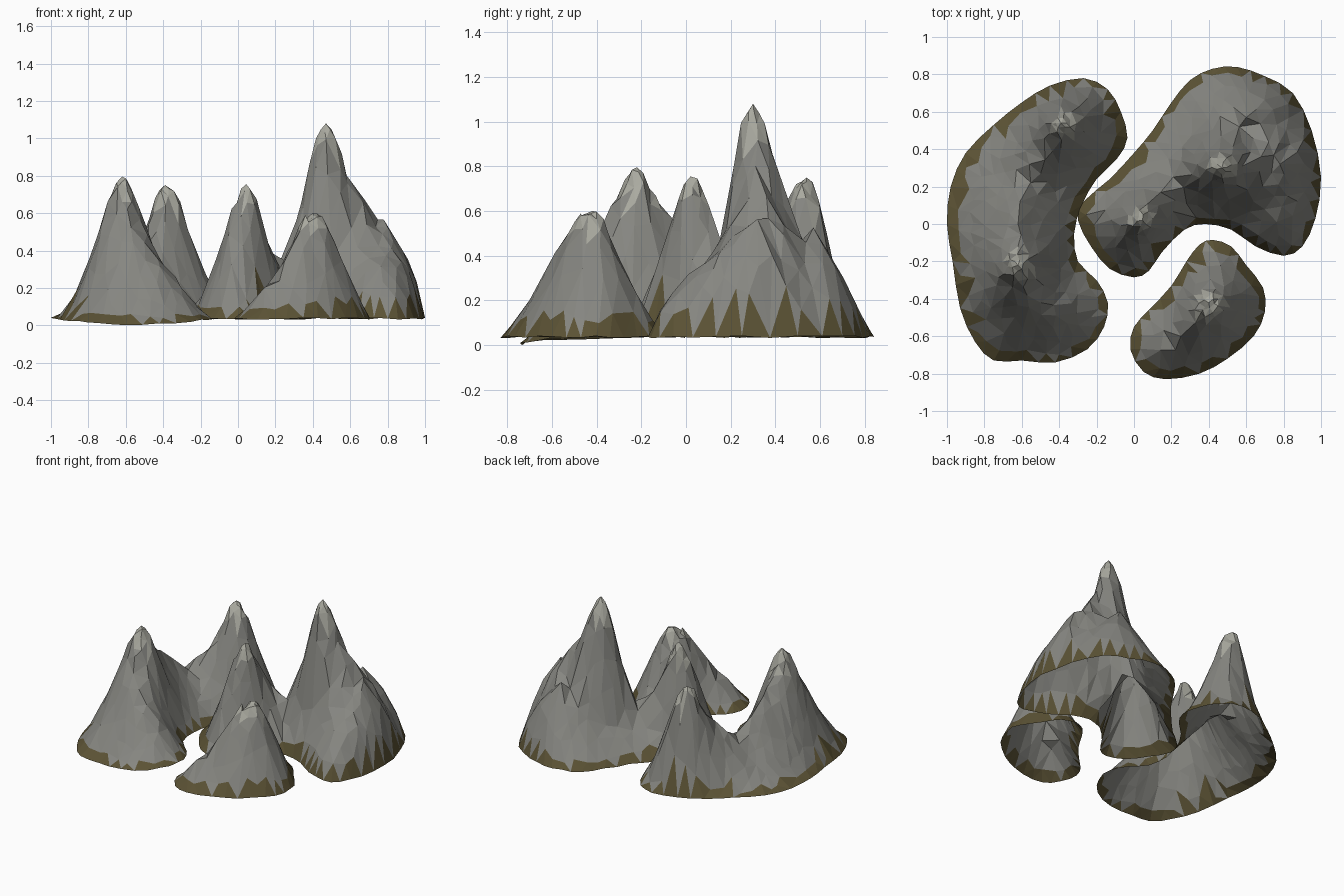
import bpy, bmesh, math, random
from mathutils import Vector
from mathutils.geometry import delaunay_2d_cdt, intersect_point_line

if "Cube" in bpy.data.objects:
    bpy.data.objects.remove(bpy.data.objects["Cube"])

random.seed(4)


def material(name, rgb):
    m = bpy.data.materials.new(name)
    m.diffuse_color = (*rgb, 1)
    m.use_nodes = True
    m.node_tree.nodes["Principled BSDF"].inputs["Base Color"].default_value = m.diffuse_color
    return m


MATS = [material("rock", (0.24, 0.24, 0.22)),
        material("earth", (0.105, 0.085, 0.035)),
        material("pale_tip", (0.40, 0.40, 0.35))]


def smooth_loop(pts, sub=2):
    """Closed Catmull-Rom curve through the outline points."""
    p, n, out = [Vector(q) for q in pts], len(pts), []
    for i in range(n):
        a, b, c, d = p[i - 1], p[i], p[(i + 1) % n], p[(i + 2) % n]
        for k in range(sub):
            t = k / sub
            out.append(0.5 * (2 * b + (c - a) * t + (2 * a - 5 * b + 4 * c - d) * t * t
                              + (3 * b - a - 3 * c + d) * t ** 3))
    return out


def edge_distance(p, loop):
    best = 9
    for a, b in zip(loop, loop[1:] + loop[:1]):
        q, t = intersect_point_line(p, a, b)
        q = a.lerp(b, min(1, max(0, t)))
        best = min(best, (p - q.to_2d()).length)
    return best


def inside(p, loop):
    hit = False
    for a, b in zip(loop, loop[1:] + loop[:1]):
        if (a.y > p.y) != (b.y > p.y) and p.x < a.x + (p.y - a.y) * (b.x - a.x) / (b.y - a.y):
            hit = not hit
    return hit


def rim_z(p):
    """Rim is nearly level, dipping to the ground at the front left."""
    dip = math.exp(-((p.x + 0.58) ** 2 + (p.y + 0.72) ** 2) / 0.12)
    return 0.036 - 0.035 * dip


def height(p, loop, summits):
    """Highest of the cones that fall from each summit; back-left flanks flare more."""
    e, best = edge_distance(p, loop), 0
    for x, y, z, power, r in summits:
        v = p - Vector((x, y))
        d = math.sqrt(v.length_squared + r * r) - r
        flare = 0.45 * max(0, v.y - v.x) / (1.414 * v.length + 1e-6)
        best = max(best, (z - 0.036) * (e / (d + e + 1e-6)) ** (power + flare))
    return rim_z(p) + best


def mountain(name, outline, summits, peaks):
    """Open faceted shell; the first `peaks` summits get dense pale tips."""
    loop = smooth_loop(outline)
    pts, n = list(loop), len(loop)

    def add(p, gap, margin=0.035):
        if all((p - q).length > gap for q in pts[n:]) and inside(p, loop) \
                and edge_distance(p, loop) > margin:
            pts.append(p)

    # summit points with rings around the true peaks
    for i, (x, y, *_) in enumerate(summits):
        c = Vector((x, y))
        pts.append(c)
        if i < peaks:
            for r, k in ((0.03, 6), (0.055, 7), (0.085, 8), (0.125, 10), (0.17, 11)):
                off = random.random() * 6
                for j in range(k):
                    a = off + (j + random.uniform(-.2, .2)) * math.tau / k
                    add(c + Vector((math.cos(a), math.sin(a))) * r * random.uniform(.93, 1.07),
                        max(r * 0.25, 0.02))
    # irregular band just inside the rim
    for i in range(n):
        a, b = loop[i], loop[(i + 1) % n]
        m = a.lerp(b, random.uniform(.2, .8))
        t = (b - a).normalized()
        for side in (1, -1):
            add(m + Vector((-t.y, t.x)) * side * random.uniform(.03, .06), 0.05, 0.025)
    # scattered slope points
    for _ in range(6000):
        add(Vector((random.uniform(-1, 1), random.uniform(-.85, .85))), 0.056, 0.055)

    vs, _, faces, orig, _, _ = delaunay_2d_cdt(pts, [], [list(range(n))], 1, 1e-5)
    bm = bmesh.new()
    tips = [Vector(s[:3]) for s in summits[:peaks]]
    verts, rim = [], set()
    for p, src in zip(vs, orig):
        is_rim = any(i < n for i in src)
        z = rim_z(p) + random.uniform(-.004, .006) if is_rim else height(p, loop, summits)
        if not is_rim and min((p - t.to_2d()).length for t in tips) > 0.03:
            z = rim_z(p) + (z - rim_z(p)) * random.uniform(.96, 1.04)
        v = bm.verts.new((p.x, p.y, max(z, 0)))
        verts.append(v)
        if is_rim:
            rim.add(v)
    for f in faces:
        face = bm.faces.new([verts[i] for i in f])
        face.normal_update()
        if face.normal.z < 0:
            face.normal_flip()
        c = face.calc_center_median()
        on_rim = sum(v in rim for v in face.verts)
        if on_rim >= 2 or on_rim == 1 and c.z < 0.12 and random.random() < 0.6:
            face.material_index = 1
        elif any((c - t).to_2d().length < 0.1 and c.z > t.z * 0.84 + random.uniform(-.05, .05)
                 for t in tips):
            face.material_index = 2
    me = bpy.data.meshes.new(name)
    bm.to_mesh(me)
    bm.free()
    for m in MATS:
        me.materials.append(m)
    bpy.context.collection.objects.link(bpy.data.objects.new(name, me))


# summits: x, y, z, slope power, tip roundness
mountain("left_ridge",
         [(-1, 0), (-.98, .2), (-.9, .38), (-.75, .53), (-.6, .65), (-.45, .74), (-.27, .78),
          (-.14, .72), (-.07, .6), (-.035, .46), (-.09, .35), (-.2, .24), (-.28, .1), (-.32, -.05),
          (-.3, -.2), (-.2, -.3), (-.14, -.42), (-.16, -.55), (-.25, -.67), (-.42, -.74),
          (-.6, -.73), (-.75, -.73), (-.85, -.63), (-.93, -.45), (-.97, -.2)],
         [(-.62, -.22, .80, 1.25, .06), (-.39, .54, .75, 1.45, .1),
          (-.62, -.12, .66, 1.3, .03), (-.62, 0, .52, 1.25, .03), (-.61, .12, .42, 1.2, .03),
          (-.56, .32, .36, 1.2, .03), (-.5, -.42, .36, 1.1, .03)], 2)

mountain("back_ridge",
         [(-.3, .02), (-.27, .12), (-.13, .24), (0, .38), (.1, .5), (.2, .65), (.3, .77),
          (.42, .83), (.55, .84), (.7, .79), (.85, .7), (.95, .5), (1, .25), (.97, .03),
          (.9, -.12), (.8, -.17), (.65, -.12), (.52, -.03), (.38, 0), (.27, -.03), (.15, -.15),
          (.08, -.25), (0, -.285), (-.13, -.24), (-.23, -.12)],
         [(.47, .30, 1.08, 2.2, .1), (.045, .02, .755, 1.55, .1),
          (.58, .31, .78, 1.1, .03), (.68, .36, .67, .85, .03), (.78, .32, .57, .65, .03),
          (.82, .15, .42, .7, .03), (.6, .57, .52, .65, .03)], 2)

mountain("front_peak",
         [(.42, -.085), (.52, -.12), (.6, -.22), (.69, -.34), (.7, -.47), (.64, -.6), (.5, -.72),
          (.35, -.8), (.17, -.83), (.05, -.79), (-.02, -.67), (0, -.55), (.08, -.46),
          (.2, -.33), (.28, -.2), (.35, -.11)],
         [(.4, -.42, .60, 1.1, .09), (.36, -.47, .57, 1.2, .06), (.25, -.6, .25, 1.1, .03)], 1)
